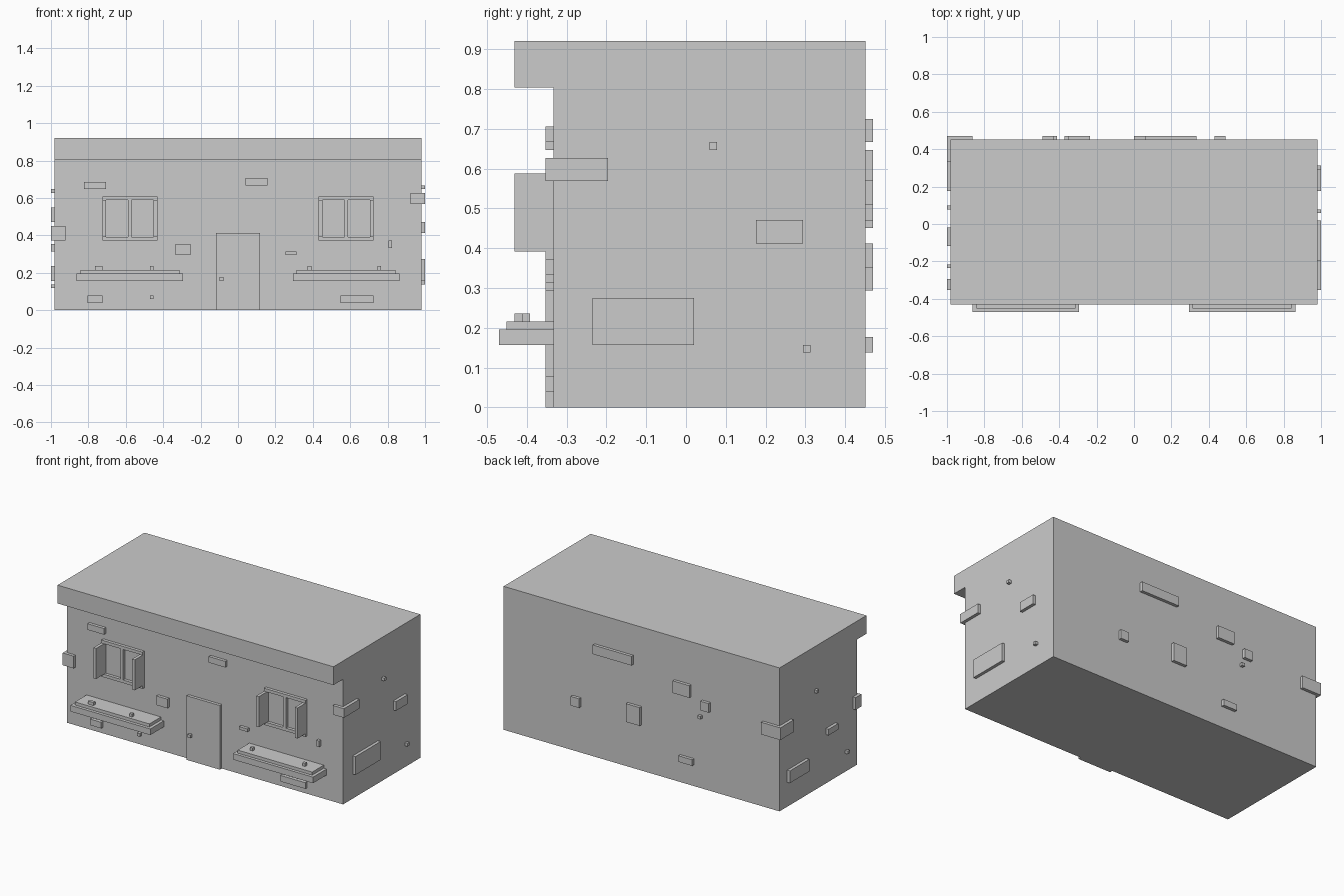
import bpy, bmesh

if "Cube" in bpy.data.objects:
    bpy.data.objects.remove(bpy.data.objects["Cube"])

U = 2 / 102  # the whole model sits on a regular block grid of this size


def mesh_object(name, bm):
    bmesh.ops.recalc_face_normals(bm, faces=bm.faces)
    mesh = bpy.data.meshes.new(name)
    bm.to_mesh(mesh)
    bm.free()
    obj = bpy.data.objects.new(name, mesh)
    bpy.context.collection.objects.link(obj)
    return obj


def box(name, x0, x1, y0, y1, z0, z1):
    """Box between grid coordinates."""
    bm = bmesh.new()
    bmesh.ops.create_cube(bm, size=1)
    for v in bm.verts:
        v.co.x = U * (x1 if v.co.x > 0 else x0)
        v.co.y = U * (y1 if v.co.y > 0 else y0)
        v.co.z = U * (z1 if v.co.z > 0 else z0)
    return mesh_object(name, bm)


W, FRONT, BACK = 50, -17, 23  # half width and wall planes

# House body with roof overhang: side profile extruded along x
profile = [(FRONT, 0), (BACK, 0), (BACK, 47), (-22, 47), (-22, 41), (FRONT, 41)]
bm = bmesh.new()
face = bm.faces.new([bm.verts.new((-W * U, y * U, z * U)) for y, z in profile])
ext = bmesh.ops.extrude_face_region(bm, geom=[face])
verts = [g for g in ext["geom"] if isinstance(g, bmesh.types.BMVert)]
bmesh.ops.translate(bm, verts=verts, vec=(2 * W * U, 0, 0))
mesh_object("house_body", bm)

# Door and knob
box("door", -6, 6, FRONT - 1, FRONT, 0, 21)
box("door_knob", -5, -4, FRONT - 2, FRONT - 1, 8, 9)

# Windows with open shutters, and planters below, on both sides
for side, s in (("left", -1), ("right", 1)):
    def part(name, a, b, *rest):
        x0, x1 = sorted((s * a, s * b))
        box(f"{side}_{name}", x0, x1, *rest)

    part("window_lintel", 22, 37, FRONT - 1, FRONT, 30, 31)
    part("window_sill", 22, 37, FRONT - 1, FRONT, 19, 20)
    part("window_mullion", 29, 30, FRONT - 1, FRONT, 20, 30)
    part("inner_shutter", 22, 23, -22, FRONT, 20, 30)
    part("outer_shutter", 36, 37, -22, FRONT, 20, 30)
    part("planter", 15, 44, -24, FRONT, 8, 10)
    part("planter_soil", 16, 43, -23, FRONT, 10, 11)

# Flower buds on the planters
for x0, x1, y in ((-39, -37, -22), (-24, -23, -22), (19, 20, -21), (38, 39, -21)):
    box("flower_bud", x0, x1, y, y + 1, 11, 12)

# Raised bricks on front and back walls: x0, x1, z0, z1
front_bricks = [(-42, -36, 33, 35), (2, 8, 34, 36), (-17, -13, 15, 18),
                (13, 16, 15, 16), (41, 42, 17, 19), (-41, -37, 2, 4),
                (-24, -23, 3, 4), (28, 37, 2, 4)]
back_bricks = [(3, 17, 34, 37), (22, 25, 15, 18), (0, 5, 15, 21), (-18, -12, 29, 33),
               (-25, -22, 26, 29), (-22, -21, 23, 24), (-19, -14, 7, 9)]
for x0, x1, z0, z1 in front_bricks:
    box("front_brick", x0, x1, FRONT - 1, FRONT, z0, z1)
for x0, x1, z0, z1 in back_bricks:
    box("back_brick", x0, x1, BACK, BACK + 1, z0, z1)

# Raised bricks on the side walls: y0, y1, z0, z1
right_bricks = [(3, 4, 33, 34), (9, 15, 21, 24), (-12, 1, 8, 14), (15, 16, 7, 8)]
left_bricks = [(4, 5, 32, 33), (-6, -1, 16, 18), (-12, -11, 6, 7), (9, 19, 8, 12)]
for y0, y1, z0, z1 in right_bricks:
    box("right_brick", W, W + 1, y0, y1, z0, z1)
for y0, y1, z0, z1 in left_bricks:
    box("left_brick", -W - 1, -W, y0, y1, z0, z1)

# Corner bricks wrapping two walls
box("front_right_corner_brick", 47, 51, -18, -10, 29, 32)
box("front_left_corner_brick", -51, -47, -18, -15, 19, 23)
box("back_left_corner_brick", -51, -44, 17, 24, 24, 28)
